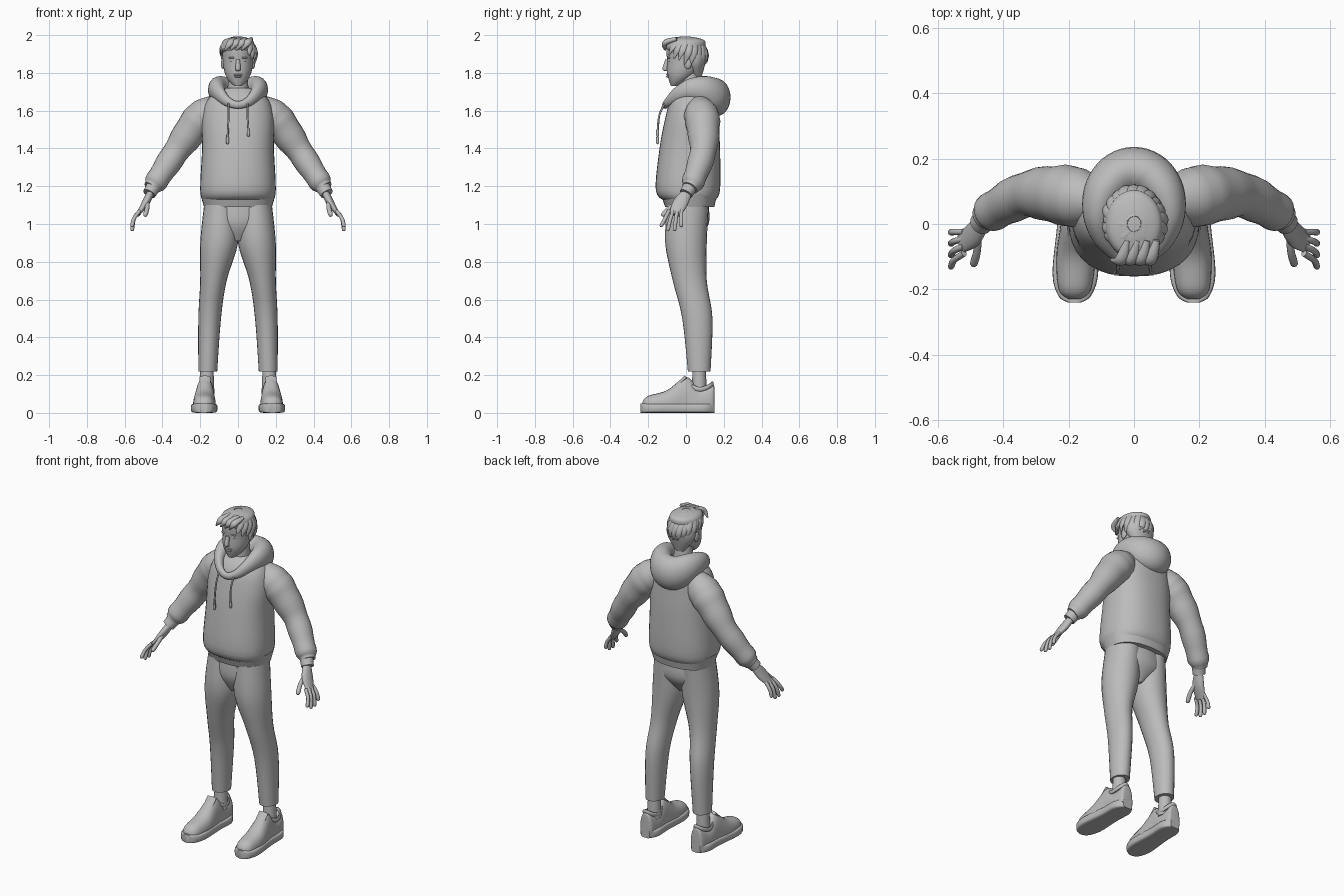
import bpy, bmesh, math, random
from math import sin, cos, tau
from mathutils import Vector

random.seed(4)
cube = bpy.data.objects.get("Cube")
if cube:
    bpy.data.objects.remove(cube, do_unlink=True)

GREY = (0.5, 0.5, 0.5, 1)
clay = bpy.data.materials.new("plain_grey")
clay.use_nodes = True
clay.diffuse_color = GREY
clay.node_tree.nodes["Principled BSDF"].inputs["Base Color"].default_value = GREY
X, Y, Z = Vector((1, 0, 0)), Vector((0, 1, 0)), Vector((0, 0, 1))
FLAT, UPRIGHT = (X, Y), (X, Z)


def finish(name, bm):
    """Turn a bmesh into a smooth shaded object."""
    bmesh.ops.recalc_face_normals(bm, faces=bm.faces)
    mesh = bpy.data.meshes.new(name)
    bm.to_mesh(mesh)
    bm.free()
    mesh.materials.append(clay)
    obj = bpy.data.objects.new(name, mesh)
    bpy.context.collection.objects.link(obj)
    bpy.ops.object.select_all(action="DESELECT")
    obj.select_set(True)
    bpy.context.view_layer.objects.active = obj
    bpy.ops.object.shade_smooth_by_angle(angle=math.radians(50))


def spline(keys, steps, closed):
    """Catmull-Rom interpolation of rings (x, y, z, radius, radius)."""
    keys = [Vector(key if len(key) == 5 else (*key, key[-1])) for key in keys]
    if not closed:
        keys = [keys[0], *keys, keys[-1]]
    count = len(keys)
    result = []
    for i in range(count if closed else count - 3):
        a, b, c, d = (keys[(i + k) % count] for k in range(4))
        for step in range(steps):
            t = step / steps
            bend = (a * 2 - b * 5 + c * 4 - d) * t * t + (b * 3 - a - c * 3 + d) * t ** 3
            result.append(b + ((c - a) * t + bend) / 2)
    return result if closed else result + [keys[-1]]


def loft(name, keys, frame=None, ref=Y, sides=24, steps=5, power=1, mirror=1,
         closed=False, floor=0, folds=0):
    """Skin elliptical rings; frame fixes the ring axes, otherwise they follow the path."""
    rings = spline(keys, steps, closed)
    centres = [ring.to_3d() for ring in rings]
    last = len(rings) - 1
    bm, loops = bmesh.new(), []
    for i, ring in enumerate(rings):
        if frame:
            across, up = frame
        else:
            ahead = centres[(i + 1) % len(rings)] if closed else centres[min(i + 1, last)]
            behind = centres[i - 1] if closed else centres[max(i - 1, 0)]
            tangent = (ahead - behind).normalized()
            up = (ref - tangent * ref.dot(tangent)).normalized()
            across = tangent.cross(up)
        swell = 1 + folds * sin(i * 1.6) * i / last
        loop = []
        for k in range(sides):
            angle = tau * k / sides
            c, s = (math.copysign(abs(w) ** power, w) for w in (cos(angle), sin(angle)))
            p = centres[i] + (across * c * ring[3] + up * s * ring[4]) * swell
            loop.append(bm.verts.new((p.x * mirror, p.y, max(p.z, floor))))
        loops.append(loop)
    if closed:
        loops.append(loops[0])
    else:
        bm.faces.new(loops[0])
        bm.faces.new(loops[-1])
    for lower, upper in zip(loops, loops[1:]):
        for k in range(sides):
            j = (k + 1) % sides
            bm.faces.new((lower[k], lower[j], upper[j], upper[k]))
    finish(name, bm)


def column(name, rows, power=1):
    """Upright central part from rows of (height, depth centre, half width, half depth)."""
    keys = [(0, y, z, wide, deep) for z, y, wide, deep in rows]
    loft(name, keys, FLAT, sides=36, power=power)


def tube(name, points, radius, mirror=1):
    """Tube with a rounded tip, for fingers and cords."""
    points = [Vector(p) for p in points]
    tip = points[-1] + (points[-1] - points[-2]).normalized() * radius
    keys = [(*p, radius) for p in points] + [(*tip, radius * 0.2)]
    loft(name, keys, sides=10, mirror=mirror)


def ball(name, place, size):
    bm = bmesh.new()
    bmesh.ops.create_uvsphere(bm, u_segments=20, v_segments=12, radius=1)
    bmesh.ops.scale(bm, vec=size, verts=bm.verts)
    bmesh.ops.translate(bm, vec=place, verts=bm.verts)
    finish(name, bm)


# Hoodie body and hem band
column("hoodie_body", [
    (1.12, .02, .18, .13), (1.18, .01, .2, .17), (1.4, .02, .19, .16),
    (1.56, .03, .19, .14), (1.66, .04, .16, .12), (1.72, .04, .08, .07)], power=.85)
column("hem_band", [(1.09, .02, .18, .13), (1.16, .015, .2, .15)], power=.85)

# Hood lying round the neck, growing thicker towards the back
hood = []
for k in range(12):
    angle = tau * k / 12
    back = (1 - cos(angle)) / 2
    height = 1.68 - .02 * cos(angle) - .03 * cos(2 * angle)
    hood.append((.11 * sin(angle), .27 * back - .11, height, .016 + .06 * back, .02 + .08 * back))
loft("hood", hood, ref=Z, closed=True)

# Trouser seat
column("trouser_seat", [(1.1, .01, .17, .11), (1, .01, .16, .11), (.91, 0, .03, .06)])

# Head, neck and central facial features
column("neck", [(1.64, .03, .06, .06), (1.8, .02, .05, .05)])
column("head", [
    (1.73, -.06, .02, .02), (1.76, -.04, .05, .05), (1.8, -.02, .07, .08),
    (1.86, 0, .08, .1), (1.94, 0, .08, .1), (1.98, 0, .04, .05)])
column("nose", [(1.87, -.1, .01, .01), (1.82, -.11, .014, .015), (1.81, -.1, .01, .01)])
ball("upper_lip", (0, -.09, 1.79), (.025, .015, .006))
ball("lower_lip", (0, -.09, 1.78), (.02, .015, .006))

# Hair cap
column("hair_cap", [
    (1.77, .06, .03, .02), (1.84, .05, .08, .05), (1.89, .04, .09, .07),
    (1.92, 0, .09, .1), (1.97, 0, .08, .1), (1.99, 0, .03, .04)])

# Locks sweeping from the crown, short at the brow and long at the nape
LOCKS = 22
for i in range(LOCKS):
    turn = tau * i / LOCKS
    low = 32 * cos(turn) - 8 + random.uniform(-7, 7)
    path = []
    for k, wide in enumerate((.01, .02, .02, .004)):
        rise = math.radians(78 + (low - 78) * k / 3)
        swirl = turn - k / 6
        grow = random.uniform(.97, 1.04)
        path.append((.094 * grow * sin(swirl) * cos(rise), -.11 * grow * cos(swirl) * cos(rise),
                     1.89 + sin(rise) / 10, wide, wide / 2))
    outward = Vector((sin(turn), -cos(turn), 2))
    loft("hair_lock", path, ref=outward, sides=10)

# Fringe brushed to one side
for k in range(4):
    x = .05 - k * .03
    loft("fringe_lock", [
        (x + .02, -.05, 1.98, .01), (x, -.11, 1.96, .02, .015),
        (x - .03, -.11, 1.92, .004)], ref=Z - Y, sides=10)

# Paired parts
for label, side in (("left_", 1), ("right_", -1)):
    ball(label + "eye", (side * .03, -.08, 1.86), (.014, .012, .007))
    ball(label + "brow", (side * .03, -.09, 1.88), (.02, .01, .005))
    ball(label + "ear", (side * .08, .01, 1.85), (.01, .02, .03))

    # Sleeve with gathered folds, and its cuff
    loft(label + "sleeve", [
        (.1, .07, 1.63, .06), (.17, .08, 1.58, .09), (.23, .09, 1.52, .09),
        (.33, .09, 1.38, .07), (.43, .04, 1.23, .06), (.46, .02, 1.19, .04)],
        mirror=side, folds=.06)
    loft(label + "cuff", [(.44, .03, 1.21, .04), (.47, 0, 1.16, .035)], mirror=side)

    # Hand with fanned fingers
    loft(label + "palm", [
        (.46, .01, 1.17, .02, .025), (.49, -.03, 1.11, .02, .04),
        (.53, -.06, 1.05, .01, .03)], mirror=side)
    for k, finger in enumerate(("index", "middle", "ring", "little")):
        root, tip = .022 * k - .09, .035 * k - .13
        drop = .97 + .01 * (k - 1.5) ** 2
        tube(label + finger + "_finger", [
            (.52, root, 1.07), (.55, (root + tip) / 2, 1.03), (.56, tip, drop)], .01, side)
    tube(label + "thumb", [(.48, -.02, 1.13), (.48, -.08, 1.09), (.49, -.12, 1.05)], .012, side)

    # Trouser leg and ankle
    loft(label + "trouser_leg", [
        (.09, .01, 1.1, .09, .11), (.1, 0, .9, .1, .11), (.13, .02, .7, .07, .09),
        (.15, .06, .5, .06, .08), (.16, .07, .22, .05, .06)], FLAT, mirror=side)
    loft(label + "ankle", [(.165, .07, .1, .04), (.165, .07, .24, .035)], FLAT, mirror=side)

    # Shoe: flat sole, rounded upper, tongue and padded collar
    sole = [(-.24, .02), (-.22, .05), (-.15, .07), (0, .06), (.1, .06), (.15, .03)]
    loft(label + "shoe_sole", [(.175 - y * .03, y, .025, wide, .025) for y, wide in sole],
         UPRIGHT, power=.4, mirror=side)
    upper = [(-.23, .02, .02), (-.2, .05, .05), (-.1, .06, .08), (0, .05, .15),
             (.07, .05, .09), (.14, .04, .11), (.15, .02, .09)]
    loft(label + "shoe_upper", [(.175 - y * .03, y, .04, wide, high) for y, wide, high in upper],
         UPRIGHT, power=.85, mirror=side, floor=.03)
    loft(label + "shoe_tongue", [(.175, -.06, .13, .03, .01), (.175, 0, .19, .03, .01)],
         ref=Z - Y, mirror=side)
    collar = []
    for k in range(8):
        angle = tau * k / 8
        collar.append((.172 + .04 * sin(angle), .075 - .065 * cos(angle),
                       .14 + .015 * cos(2 * angle), .007, .012))
    loft(label + "shoe_collar", collar, ref=Z, sides=10, mirror=side, closed=True)

    # Drawstring with a knotted end
    end = 1.48 + side * .02
    tube(label + "drawstring", [(.05, -.1, 1.66), (.05, -.14, 1.58), (.055, -.15, end)], .005, side)
    tube(label + "string_tip", [(.055, -.15, end), (.055, -.15, end - .03)], .008, side)
